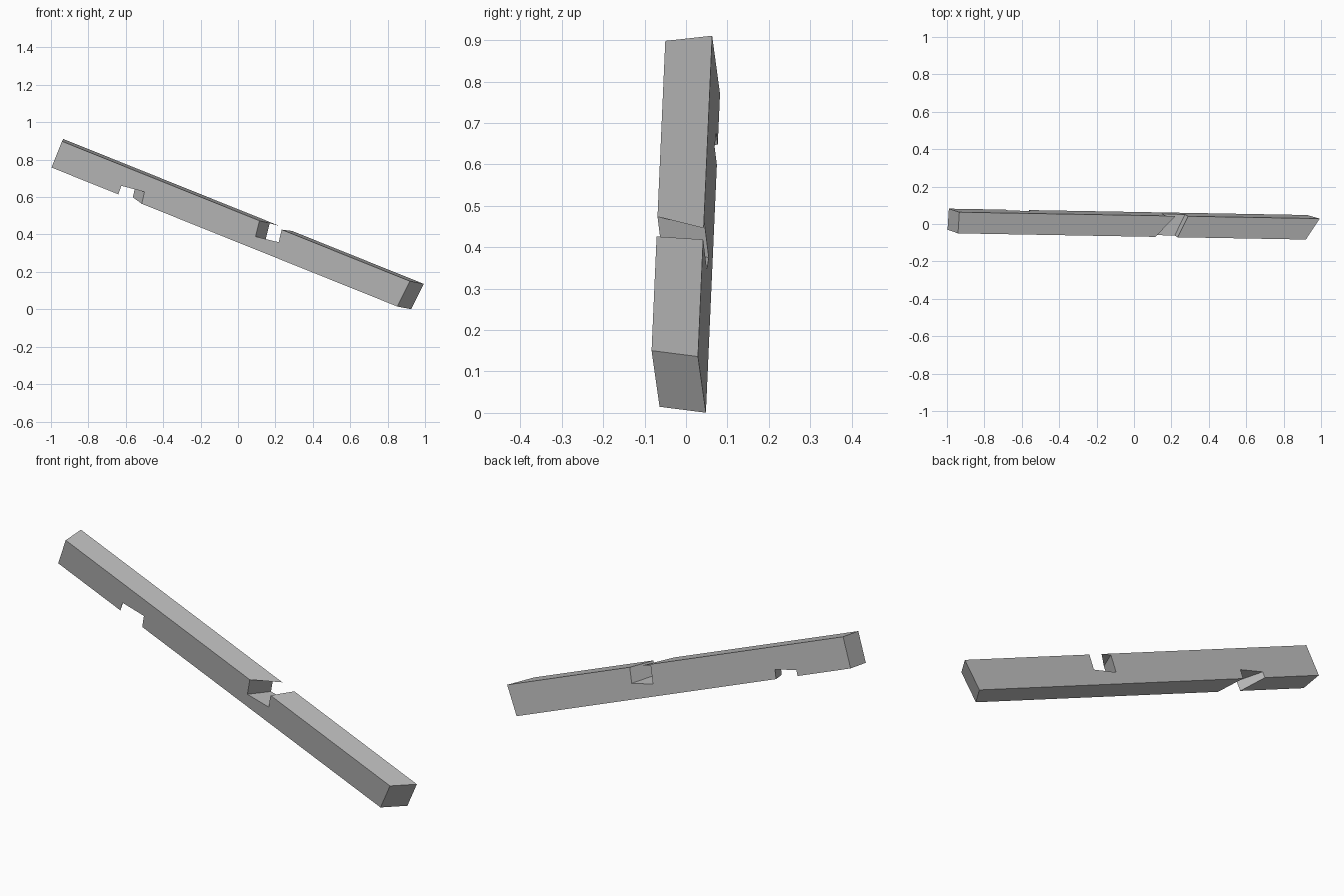
import bpy
import bmesh
from mathutils import Matrix, Vector

cube = bpy.data.objects.get("Cube")
if cube:
    bpy.data.objects.remove(cube, do_unlink=True)

LENGTH, WIDTH, HEIGHT = 2.005, 0.114, 0.152

# Beam frame: along its length, across its width, up its height
along = Vector((0.928, -0.0165, -0.373)).normalized()
up = Vector((0.37, -0.125, 0.92))
across = up.cross(along).normalized()
up = along.cross(across)
frame = Matrix((along, across, up)).transposed().to_4x4()
frame.translation = (-0.941, -0.05, 0.898)


def loft(name, near, far):
    """Solid between two matching loops of points."""
    bm = bmesh.new()
    a = [bm.verts.new(p) for p in near]
    b = [bm.verts.new(p) for p in far]
    bm.faces.new(a)
    bm.faces.new(b[::-1])
    for i in range(len(a)):
        j = (i + 1) % len(a)
        bm.faces.new((a[j], a[i], b[i], b[j]))
    bmesh.ops.recalc_face_normals(bm, faces=bm.faces)
    mesh = bpy.data.meshes.new(name)
    bm.to_mesh(mesh)
    bm.free()
    obj = bpy.data.objects.new(name, mesh)
    obj.matrix_world = frame
    bpy.context.collection.objects.link(obj)
    return obj


def notch_cutter(name, profile, skew):
    """Profile of (length, depth) points swept obliquely across the beam."""
    def section(t):
        return [(s + skew[0] * t, WIDTH * t, -(d + skew[1] * t)) for s, d in profile]
    return loft(name, section(-0.5), section(1.5))


# Beam with a mitred lower end
END_SKEW, END_LEAN = 0.072, -0.012
start = [(0, 0, 0), (0, WIDTH, 0), (0, WIDTH, -HEIGHT), (0, 0, -HEIGHT)]
end = [(LENGTH + END_SKEW * y / WIDTH - END_LEAN * z / HEIGHT, y, z) for _, y, z in start]
beam = loft("notched_beam", start, end)

# Oblique notches: one in the underside, one in the top
cutters = [
    notch_cutter("lower_notch_cutter",
                 [(0.383, 0.103), (0.510, 0.087), (0.535, 0.25), (0.388, 0.25)],
                 (-0.056, 0.02)),
    notch_cutter("upper_notch_cutter",
                 [(1.138, 0.0), (1.150, 0.087), (1.276, 0.069), (1.264, -0.016)],
                 (0.054, 0.0068)),
]
for cutter in cutters:
    cutter.hide_render = True
    mod = beam.modifiers.new(cutter.name, 'BOOLEAN')
    mod.operation = 'DIFFERENCE'
    mod.solver = 'EXACT'
    mod.object = cutter

# Bake the cuts and drop the helpers
bpy.context.view_layer.update()
evaluated = beam.evaluated_get(bpy.context.evaluated_depsgraph_get())
cut_mesh = bpy.data.meshes.new_from_object(evaluated)
beam.modifiers.clear()
beam.data = cut_mesh
for cutter in cutters:
    bpy.data.objects.remove(cutter, do_unlink=True)

# Plain grey colour
grey = bpy.data.materials.new("plain_grey")
grey.use_nodes = True
colour = (0.5, 0.5, 0.5, 1.0)
grey.diffuse_color = colour
grey.node_tree.nodes["Principled BSDF"].inputs["Base Color"].default_value = colour
beam.data.materials.clear()
beam.data.materials.append(grey)
for poly in beam.data.polygons:
    poly.material_index = 0
    poly.use_smooth = False
